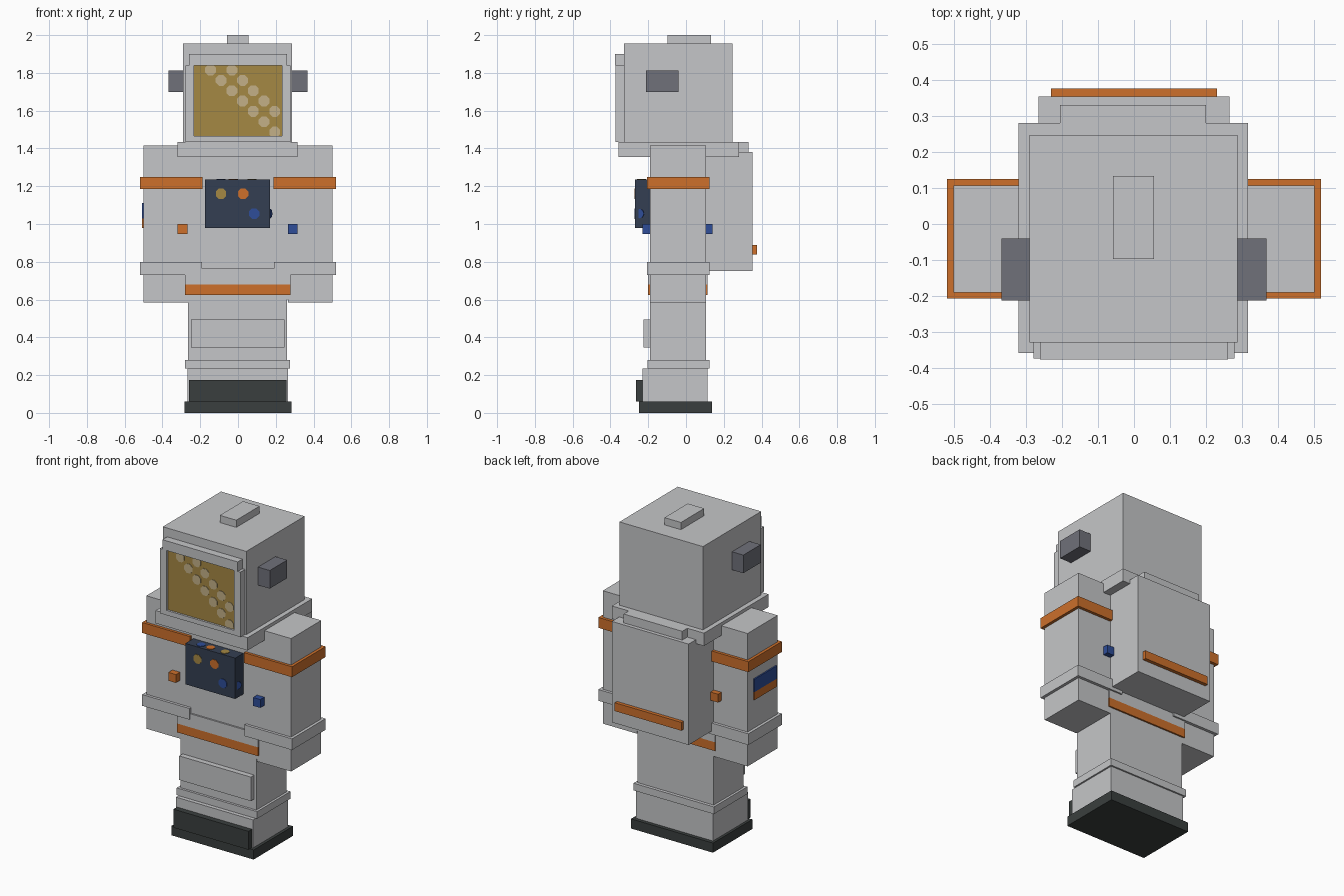
import bpy, math
from mathutils import Matrix


def material(name, r, g, b):
    def lin(c):
        c /= 255
        return c / 12.92 if c <= 0.04045 else ((c + 0.055) / 1.055) ** 2.4
    m = bpy.data.materials.new(name)
    m.diffuse_color = (lin(r), lin(g), lin(b), 1)
    return m


GREY = material("suit_grey", 197, 198, 200)
ORANGE = material("trim_orange", 205, 112, 43)
BLACK = material("sole_black", 58, 63, 62)
NAVY = material("panel_navy", 52, 63, 82)
GOLD = material("visor_gold", 165, 136, 68)
BEIGE = material("glint_beige", 195, 176, 135)
BLUE = material("accent_blue", 46, 77, 152)
STEEL = material("ear_steel", 112, 113, 122)


def box(name, mat, x0, x1, y0, y1, z0, z1):
    """Box between two corners."""
    bpy.ops.mesh.primitive_cube_add(size=1)
    o = bpy.context.object
    o.name = name
    o.data.transform(Matrix.Translation(((x0 + x1) / 2, (y0 + y1) / 2, (z0 + z1) / 2))
                     @ Matrix.Diagonal((x1 - x0, y1 - y0, z1 - z0, 1)))
    o.data.materials.append(mat)
    return o


def pair(name, mat, x0, x1, *yz):
    """Mirrored left and right boxes."""
    box(name + "_right", mat, x0, x1, *yz)
    box(name + "_left", mat, -x1, -x0, *yz)


def spot(name, mat, loc, radius, axis="y"):
    """Thin eight-sided disc facing along an axis."""
    rot = {"x": (math.pi / 8, math.pi / 2, 0),
           "y": (math.pi / 2, math.pi / 8, 0),
           "z": (0, 0, math.pi / 8)}[axis]
    bpy.ops.mesh.primitive_cylinder_add(vertices=8, radius=radius, depth=0.004,
                                        location=loc, rotation=rot)
    o = bpy.context.object
    o.name = name
    o.data.materials.append(mat)


# Boots and legs
box("sole", BLACK, -0.283, 0.283, -0.25, 0.138, 0, 0.06)
box("boots", GREY, -0.267, 0.265, -0.23, 0.115, 0.06, 0.235)
box("toe_cap", BLACK, -0.26, 0.257, -0.265, -0.23, 0.06, 0.175)
box("boot_cuff", GREY, -0.28, 0.275, -0.205, 0.125, 0.235, 0.28)
box("legs", GREY, -0.265, 0.26, -0.19, 0.105, 0.28, 0.6)
box("knee_plate", GREY, -0.25, 0.245, -0.224, -0.19, 0.345, 0.495)

# Torso, belt and arms
box("torso", GREY, -0.265, 0.265, -0.19, 0.105, 0.6, 1.40)
box("belt", GREY, -0.28, 0.277, -0.2, 0.115, 0.68, 0.765)
box("belt_stripe", ORANGE, -0.28, 0.277, -0.2, 0.115, 0.625, 0.68)
pair("arm", GREY, 0.265, 0.5, -0.19, 0.107, 0.585, 1.415)
pair("wrist_cuff", GREY, 0.19, 0.518, -0.207, 0.125, 0.73, 0.80)
pair("arm_band", ORANGE, 0.187, 0.518, -0.207, 0.125, 1.185, 1.25)

# Sleeve patch
box("patch_upper", BLUE, -0.509, -0.5, -0.17, 0.05, 1.03, 1.11)
box("patch_lower", ORANGE, -0.509, -0.5, -0.17, 0.05, 0.98, 1.03)

# Hose connectors on front and back
for side, y0, y1 in (("front", -0.23, -0.19), ("back", 0.105, 0.14)):
    box("connector_orange_" + side, ORANGE, -0.32, -0.268, y0, y1, 0.948, 1.0)
    box("connector_blue_" + side, BLUE, 0.265, 0.315, y0, y1, 0.948, 1.0)

# Chest control panel and its buttons
box("control_panel", NAVY, -0.175, 0.17, -0.27, -0.19, 0.98, 1.235)
for mat, x, z in ((GOLD, -0.09, 1.16), (ORANGE, 0.027, 1.16), (BLUE, 0.085, 1.055)):
    spot("panel_button", mat, (x, -0.271, z), 0.03)
for mat, x in ((BLUE, -0.09), (ORANGE, -0.025), (GOLD, 0.075)):
    spot("panel_top_button", mat, (x, -0.235, 1.236), 0.026, "z")
spot("panel_side_button", BLUE, (0.171, -0.245, 1.055), 0.025, "x")

# Backpack
box("backpack", GREY, -0.265, 0.265, 0.105, 0.353, 0.75, 1.38)
box("backpack_stripe", ORANGE, -0.23, 0.23, 0.353, 0.375, 0.838, 0.89)

# Neck ring
box("neck_ring", GREY, -0.32, 0.316, -0.357, 0.28, 1.355, 1.435)
box("neck_clasp", GREY, -0.205, 0.2, 0.28, 0.33, 1.38, 1.435)

# Helmet
box("helmet", GREY, -0.29, 0.287, -0.328, 0.247, 1.435, 1.955)
box("top_lamp", GREY, -0.058, 0.056, -0.097, 0.133, 1.955, 2.0)
pair("ear", STEEL, 0.285, 0.368, -0.212, -0.04, 1.70, 1.813)

# Visor frame and glass
pair("frame_post", GREY, 0.232, 0.278, -0.373, -0.328, 1.435, 1.84)
box("frame_top", GREY, -0.26, 0.26, -0.375, -0.328, 1.84, 1.90)
box("frame_bottom", GREY, -0.232, 0.232, -0.373, -0.328, 1.435, 1.465)
box("visor", GOLD, -0.232, 0.232, -0.36, -0.328, 1.465, 1.84)

# Diagonal glint: two staggered rows of spots
for row in range(7):
    for col in (row, row + 2):
        if col < 7:
            spot("visor_glint", BEIGE,
                 (-0.146 + 0.0567 * col, -0.361, 1.815 - 0.0547 * row), 0.031)
